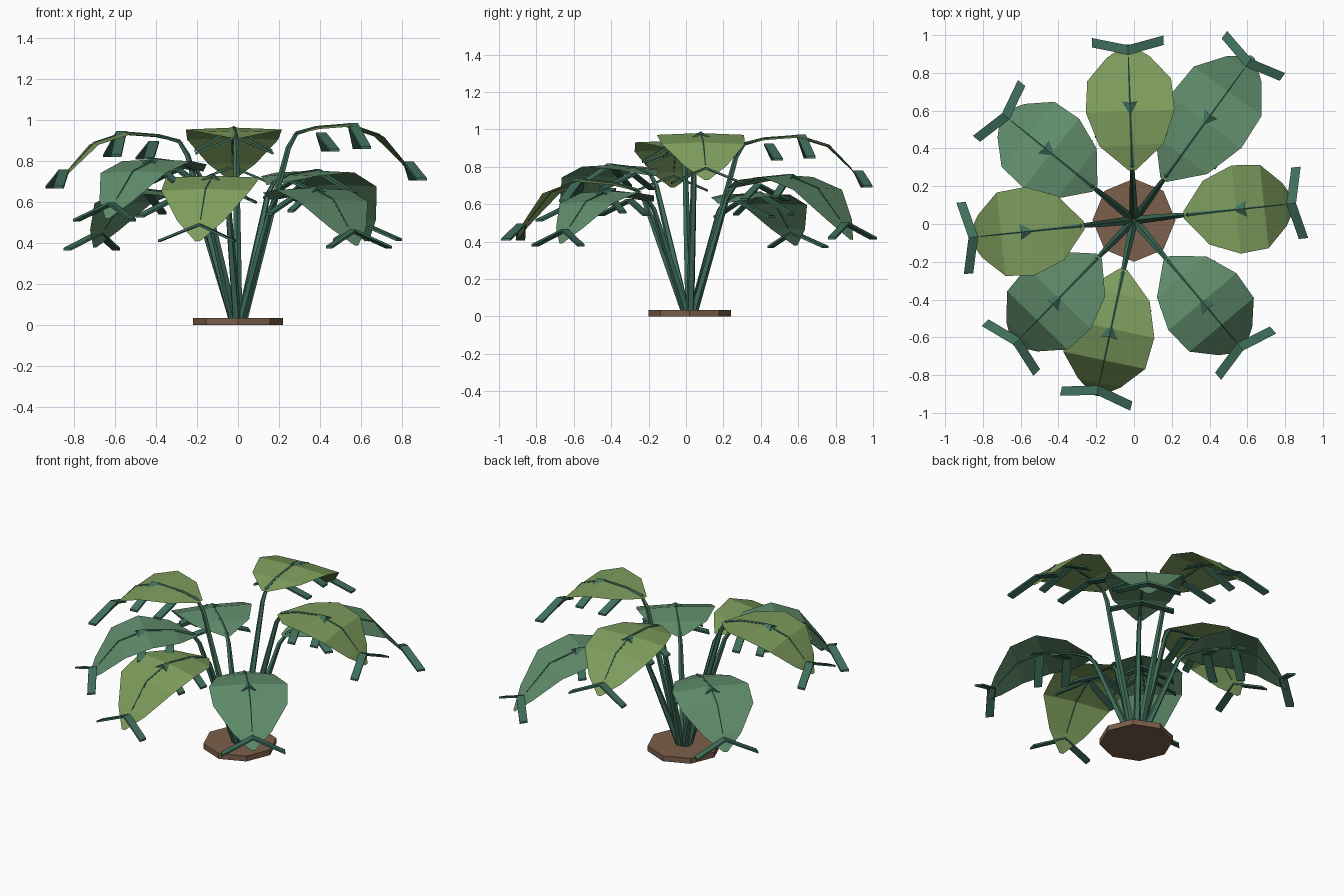
import bpy, bmesh
from math import cos, sin, radians, pi
from mathutils import Vector, Matrix

if "Cube" in bpy.data.objects:
    bpy.data.objects.remove(bpy.data.objects["Cube"])


def material(name, rgb):
    m = bpy.data.materials.new(name)
    m.diffuse_color = (*rgb, 1)
    m.use_nodes = True
    m.node_tree.nodes["Principled BSDF"].inputs["Base Color"].default_value = m.diffuse_color
    return m


LIGHT = material("light_green", (0.21, 0.34, 0.11))
DEEP = material("deep_green", (0.12, 0.27, 0.15))
STEM = material("stem_green", (0.05, 0.16, 0.105))
SOIL = material("soil_brown", (0.20, 0.115, 0.07))

CENTRE = Vector((0, 0.02, 0))


def finish(bm, name, mat, angle=0):
    me = bpy.data.meshes.new(name)
    bm.to_mesh(me)
    bm.free()
    me.materials.append(mat)
    ob = bpy.data.objects.new(name, me)
    ob.matrix_world = Matrix.Translation(CENTRE) @ Matrix.Rotation(angle, 4, 'Z')
    bpy.context.collection.objects.link(ob)
    return ob


def tube(bm, path, radii, sides=5):
    # tapered tube along a path in the local xz plane
    rings = []
    for i, p in enumerate(path):
        a, b = path[max(i - 1, 0)], path[min(i + 1, len(path) - 1)]
        t = (b - a).normalized()
        side = Vector((0, 1, 0))
        up = t.cross(side)
        rings.append([bm.verts.new(p + radii[i] * (cos(2 * pi * k / sides) * up + sin(2 * pi * k / sides) * side))
                      for k in range(sides)])
    for r0, r1 in zip(rings, rings[1:]):
        for k in range(sides):
            n = (k + 1) % sides
            bm.faces.new((r0[k], r0[n], r1[n], r1[k]))
    bm.faces.new(rings[0])
    bm.faces.new(rings[-1])
    bmesh.ops.recalc_face_normals(bm, faces=bm.faces)


def strip(bm, root, end, width=0.05, thick=0.012):
    # flat bar from root to end, its width running outward along x
    w, h = Vector((width, 0, 0)), Vector((0, 0, thick))
    rings = [[bm.verts.new(q) for q in (p, p + w, p + w - h, p - h)] for p in (root, end)]
    for k in range(4):
        n = (k + 1) % 4
        bm.faces.new((rings[0][k], rings[0][n], rings[1][n], rings[1][k]))
    bm.faces.new(rings[0])
    bm.faces.new(rings[1])


# blade stations: fraction along, share of the drop, half width
PROFILE = [(0, 0.2, 0.02), (0.2, 0.06, 0.17), (0.47, 0, 0.235),
           (0.72, 0.2, 0.222), (0.9, 0.68, 0.115), (1, 1, 0.012)]
START = 0.265


def leaf(index, angle, tip_r, peak, tip_z, mat):
    def mid(f):
        for (f0, d0, _), (f1, d1, _) in zip(PROFILE, PROFILE[1:]):
            if f <= f1:
                d = d0 + (d1 - d0) * (f - f0) / (f1 - f0)
                break
        return Vector((START + f * (tip_r - START), 0, peak - d * (peak - tip_z)))

    a = radians(angle)
    # blade
    bm = bmesh.new()
    rows = []
    for f, _, w in PROFILE:
        c = mid(f)
        rows.append([bm.verts.new(c + Vector((0, s * w, -0.04 * w * abs(s)))) for s in (-1, 0, 1)])
    for r0, r1 in zip(rows, rows[1:]):
        for k in (0, 1):
            bm.faces.new((r0[k], r1[k], r1[k + 1], r0[k + 1]))
    finish(bm, f"leaf_blade_{index}", mat, a)

    # stem running on as the midrib
    bm = bmesh.new()
    base, top = Vector((0.025, 0, 0.02)), mid(0)
    path = [base, base.lerp(top, 0.5), base.lerp(top, 0.93), mid(0.04)]
    path += [mid(f) for f in (0.2, 0.47, 0.72, 0.9)]
    tube(bm, path, [0.023, 0.019, 0.014, 0.011, 0.008, 0.006, 0.005, 0.003])
    finish(bm, f"stem_{index}", STEM, a)

    # three pairs of side veins
    bm = bmesh.new()
    for f, lift, drop in ((0.2, -0.025, 0.08), (0.46, 0.008, 0.115), (0.92, 0.005, 0.08)):
        root = mid(f) + Vector((0, 0, lift))
        for s in (-1, 1):
            strip(bm, root, root + Vector((0.045, s * 0.19, -drop)))
    bmesh.ops.recalc_face_normals(bm, faces=bm.faces)
    finish(bm, f"leaf_veins_{index}", STEM, a)


# soil disc
bm = bmesh.new()
bmesh.ops.create_cone(bm, cap_ends=True, segments=8, radius1=0.22, radius2=0.22, depth=0.035,
                      matrix=Matrix.Translation((0, 0, 0.0175)))
disc = finish(bm, "soil_disc", SOIL)
if abs(max(v.co.x for v in disc.data.vertices) - 0.22) > 0.001:
    disc.rotation_euler.z = pi / 8

# leaves: angle, tip radius, peak height, tip height
for i, (ang, r, peak, tip, mat) in enumerate([
        (6, 0.86, 0.98, 0.73, LIGHT), (54, 1.07, 0.755, 0.41, DEEP),
        (92, 0.93, 0.965, 0.71, LIGHT), (141, 0.90, 0.66, 0.38, DEEP),
        (186, 0.88, 0.94, 0.69, LIGHT), (226, 0.92, 0.81, 0.52, DEEP),
        (258, 0.95, 0.73, 0.41, LIGHT), (310, 0.90, 0.67, 0.39, DEEP)], 1):
    leaf(i, ang, r, peak, tip, mat)
